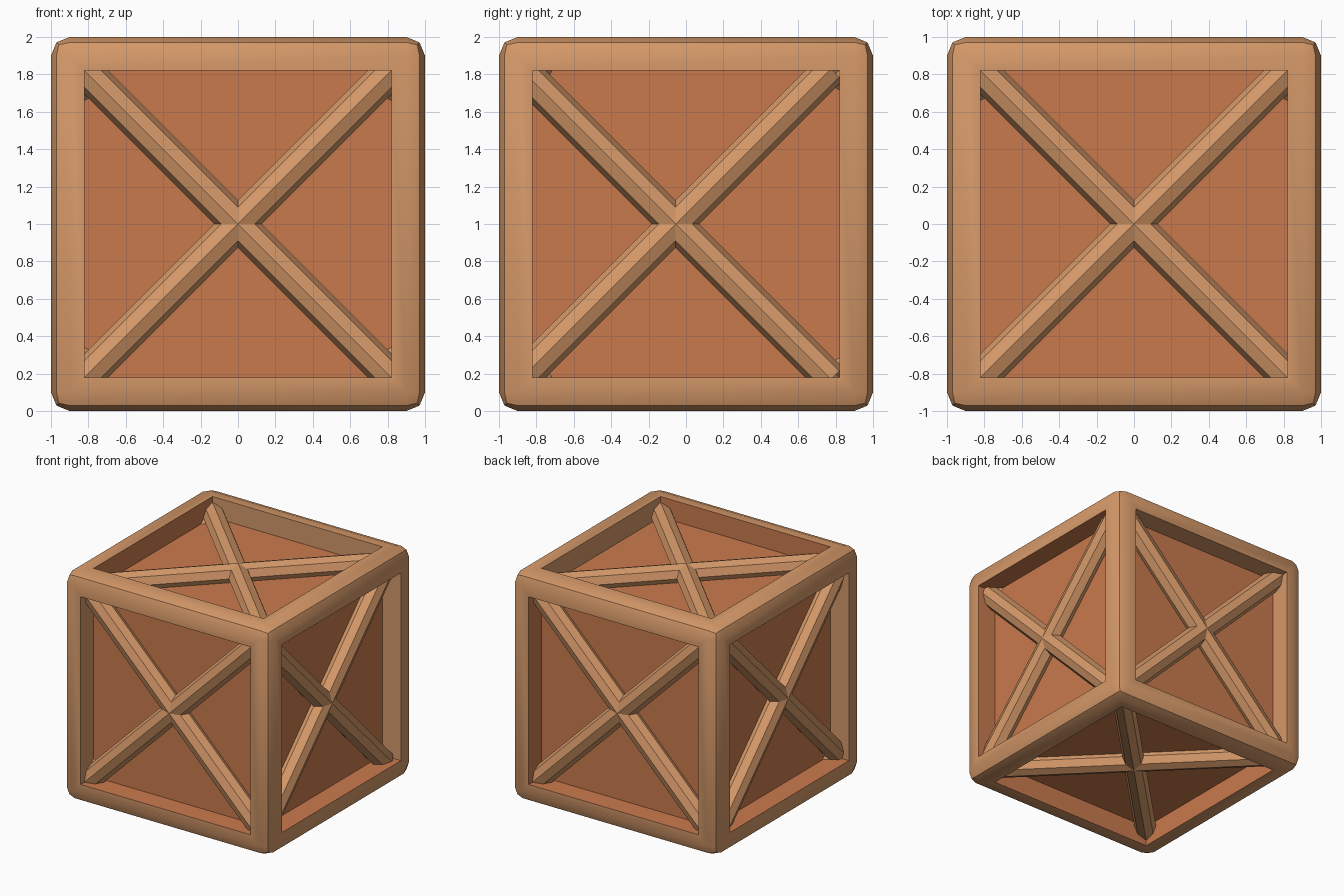
import bpy, bmesh, math
from mathutils import Matrix, Vector

if "Cube" in bpy.data.objects:
    bpy.data.objects.remove(bpy.data.objects["Cube"])

OUT, INN = 1.0, 0.82          # half sizes of crate and recessed core
BAR_R, BAR_AXIS = 0.09, 0.86  # brace radius and distance of its axis from the centre
CENTRE = Vector((0, 0, 1))


def material(name, colour):
    m = bpy.data.materials.new(name)
    m.diffuse_color = (*colour, 1)
    m.use_nodes = True
    m.node_tree.nodes["Principled BSDF"].inputs["Base Color"].default_value = m.diffuse_color
    return m


wood = material("light_wood", (0.665, 0.318, 0.141))
panel = material("orange_wood", (0.590, 0.195, 0.075))


def make_object(name, bm, mats):
    me = bpy.data.meshes.new(name)
    bm.to_mesh(me)
    bm.free()
    for m in mats:
        me.materials.append(m)
    ob = bpy.data.objects.new(name, me)
    ob.location = CENTRE
    bpy.context.collection.objects.link(ob)
    return ob


def direction(v):
    """Name of the dominant axis of a vector, such as +x or -z."""
    i = max(range(3), key=lambda k: abs(v[k]))
    return ("+" if v[i] > 0 else "-") + "xyz"[i]


# Frame: rounded cube with a square recess on each side, open at the bottom
bm = bmesh.new()
bmesh.ops.create_cube(bm, size=2 * OUT)
bmesh.ops.bevel(bm, geom=bm.edges[:], offset=0.1, segments=2, profile=0.5,
                affect='EDGES')
bm.normal_update()
sides = [f for f in bm.faces if f.calc_area() > 2]
bmesh.ops.inset_individual(bm, faces=sides, thickness=0.08, use_even_offset=True)
walls = bmesh.ops.inset_individual(bm, faces=sides, thickness=0.0,
                                   depth=-(OUT - INN))["faces"]
bm.normal_update()
# Recess walls lined in the panel colour, by side and facing direction
lined = {"-y": ["+z"], "+x": ["+z", "-z", "+y"], "+z": ["+x", "+y"],
         "+y": ["+z", "-x"], "-x": ["+z"], "-z": ["+x", "+y"]}
for f in walls:
    if direction(f.normal) in lined[direction(f.calc_center_median())]:
        f.material_index = 1
bmesh.ops.delete(bm, geom=sides, context='FACES_ONLY')
frame = make_object("crate_frame", bm, [wood, panel])
bpy.context.view_layer.objects.active = frame
frame.select_set(True)
bpy.ops.object.shade_smooth_by_angle(angle=math.radians(30))

# Recessed panels: one core box
bm = bmesh.new()
bmesh.ops.create_cube(bm, size=2 * INN)
make_object("side_panels", bm, [panel])

# Crossed eight-sided braces in every recess
faces = {"front": (0, -1, 0), "back": (0, 1, 0), "right": (1, 0, 0),
         "left": (-1, 0, 0), "top": (0, 0, 1), "bottom": (0, 0, -1)}
for name, n in faces.items():
    n = Vector(n)
    a = Vector((n.y, n.z, n.x))
    b = n.cross(a)
    shift = Vector((0, -0.056, 0)) if n.x else Vector()
    bm = bmesh.new()
    for s in (1, -1):
        along = (a + s * b).normalized()
        side = along.cross(n)
        rot = Matrix((n, side, along)).transposed()
        if rot.determinant() < 0:
            rot = Matrix((n, -side, along)).transposed()
        mat = Matrix.Translation(n * BAR_AXIS + shift) @ rot.to_4x4()
        bmesh.ops.create_cone(bm, cap_ends=True, segments=8, radius1=BAR_R,
                              radius2=BAR_R, depth=2 * 0.83 * math.sqrt(2),
                              matrix=mat)
    make_object(name + "_cross_brace", bm, [wood])
